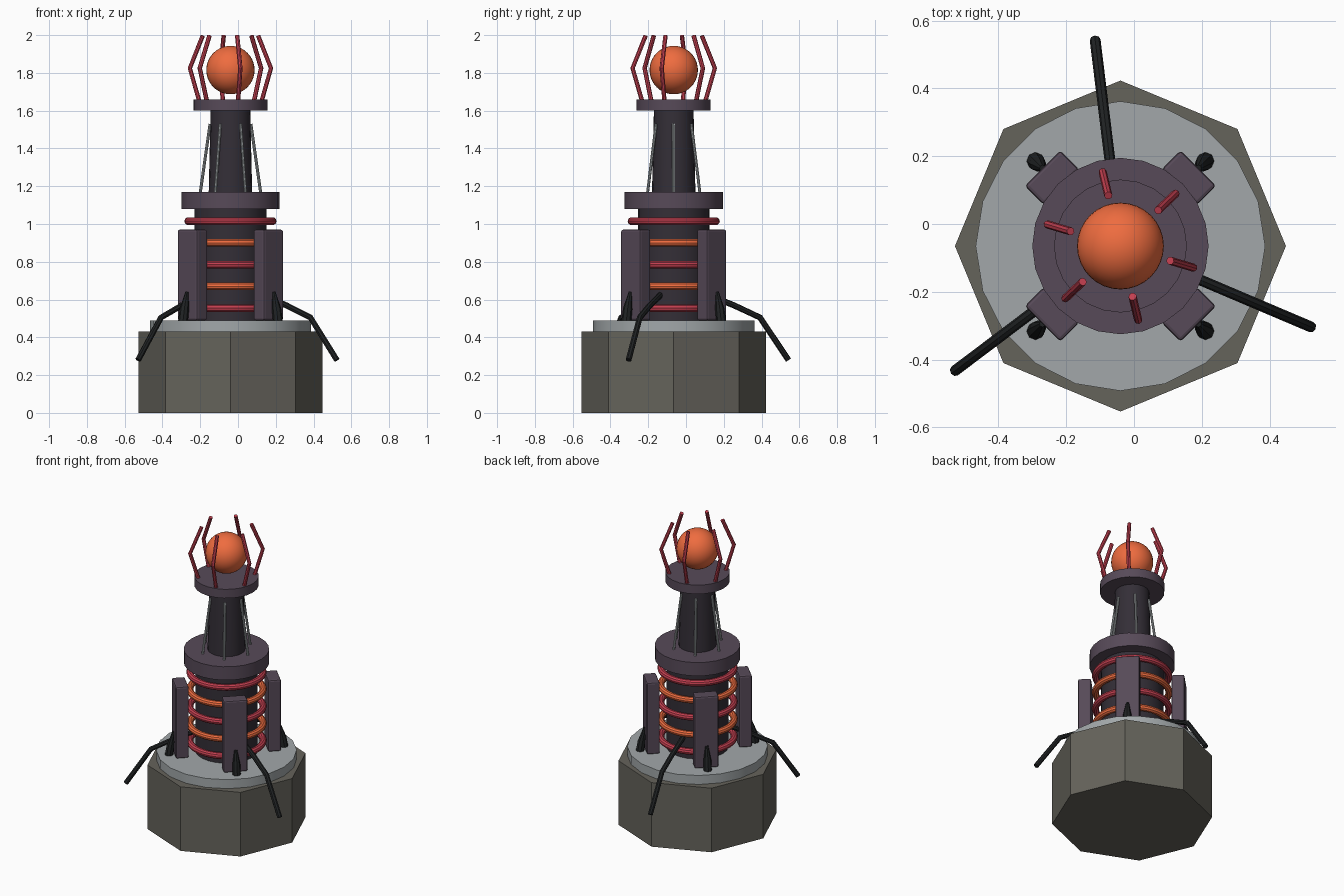
import bpy
from math import sin, cos, radians, pi

if "Cube" in bpy.data.objects:
    bpy.data.objects.remove(bpy.data.objects["Cube"])

CX, CY = -0.04, -0.065   # tower axis


def material(name, r, g, b):
    m = bpy.data.materials.new(name)
    m.diffuse_color = (r, g, b, 1)
    m.use_nodes = True
    m.node_tree.nodes["Principled BSDF"].inputs["Base Color"].default_value = m.diffuse_color
    return m


STONE = material("stone", 0.13, 0.125, 0.105)
STEEL = material("steel", 0.36, 0.39, 0.40)
PURPLE = material("purple_metal", 0.095, 0.068, 0.098)
DARK = material("dark_metal", 0.034, 0.028, 0.038)
BLACK = material("black_rubber", 0.014, 0.016, 0.017)
RED = material("red", 0.55, 0.05, 0.08)
ORANGE = material("orange", 0.86, 0.15, 0.05)


def finish(name, mat, smooth=True):
    o = bpy.context.object
    o.name = name
    o.data.materials.clear()
    o.data.materials.append(mat)
    if smooth:
        bpy.ops.object.shade_smooth_by_angle(angle=radians(35))
    return o


def drum(name, mat, r1, r2, z0, z1, sides, smooth=True):
    bpy.ops.mesh.primitive_cone_add(vertices=sides, radius1=r1, radius2=r2, depth=z1 - z0,
                                    location=(CX, CY, (z0 + z1) / 2))
    return finish(name, mat, smooth)


def tube(name, mat, angle, path, radius, taper=None):
    """Round bar following (distance from axis, height) points in one radial plane."""
    a = radians(angle)
    c = bpy.data.curves.new(name, 'CURVE')
    c.dimensions = '3D'
    c.bevel_depth = radius
    c.bevel_resolution = 2
    c.use_fill_caps = True
    s = c.splines.new('POLY')
    s.points.add(len(path) - 1)
    for i, (p, (d, z)) in enumerate(zip(s.points, path)):
        p.co = (CX + d * cos(a), CY + d * sin(a), z, 1)
        p.radius = taper[i] if taper else 1
    o = bpy.data.objects.new(name, c)
    bpy.context.collection.objects.link(o)
    bpy.ops.object.select_all(action='DESELECT')
    o.select_set(True)
    bpy.context.view_layer.objects.active = o
    bpy.ops.object.convert(target='MESH')
    return finish(name, mat)


# Stacked body: octagonal plinth, plate, core, collar, mast and cap
base = drum("base", STONE, 0.488, 0.488, 0, 0.43, 8, smooth=False)
drum("base_plate", STEEL, 0.427, 0.427, 0.43, 0.49, 20)
drum("core", DARK, 0.19, 0.19, 0.49, 1.08, 24)
drum("collar", PURPLE, 0.26, 0.26, 1.08, 1.17, 24)
drum("mast", DARK, 0.115, 0.105, 1.17, 1.60, 20)
drum("cap", PURPLE, 0.196, 0.196, 1.60, 1.66, 24)

# Coil rings, alternating colours
for i in range(5):
    bpy.ops.mesh.primitive_torus_add(major_radius=0.223, minor_radius=0.021, major_segments=40,
                                     minor_segments=10, location=(CX, CY, 0.555 + 0.115 * i))
    finish(f"coil_ring_{i + 1}", ORANGE if i % 2 else RED)

# Four buttresses, each with a spike at its foot
for i in range(4):
    deg = 45 + 90 * i
    a = radians(deg)
    bpy.ops.mesh.primitive_cube_add(size=1, location=(CX + 0.285 * cos(a), CY + 0.285 * sin(a), 0.73),
                                    rotation=(0, 0, a))
    bpy.context.object.scale = (0.08, 0.148, 0.48)
    bpy.ops.object.transform_apply(location=False, rotation=False, scale=True)
    o = finish(f"buttress_{i + 1}", PURPLE, smooth=False)
    bev = o.modifiers.new("bevel", 'BEVEL')
    bev.width = 0.01
    bev.segments = 2
    tube(f"foot_spike_{i + 1}", BLACK, deg, [(0.355, 0.485), (0.345, 0.55), (0.325, 0.64)],
         0.026, [1, 0.95, 0.35])

# Three drooping cables
for i in range(3):
    tube(f"cable_{i + 1}", BLACK, 97 + 120 * i,
         [(0.18, 0.625), (0.32, 0.57), (0.46, 0.505), (0.612, 0.28)], 0.016)

# Mast struts and top claws
for i in range(6):
    tube(f"strut_{i + 1}", STEEL, 60 * i, [(0.16, 1.165), (0.108, 1.53)], 0.008)
    tube(f"claw_{i + 1}", RED, 43.5 + 60 * i, [(0.172, 1.65), (0.224, 1.825), (0.153, 1.997)], 0.012)

# Glowing orb
bpy.ops.mesh.primitive_uv_sphere_add(segments=32, ring_count=20, radius=0.128, location=(CX, CY, 1.815))
finish("orb", ORANGE)
